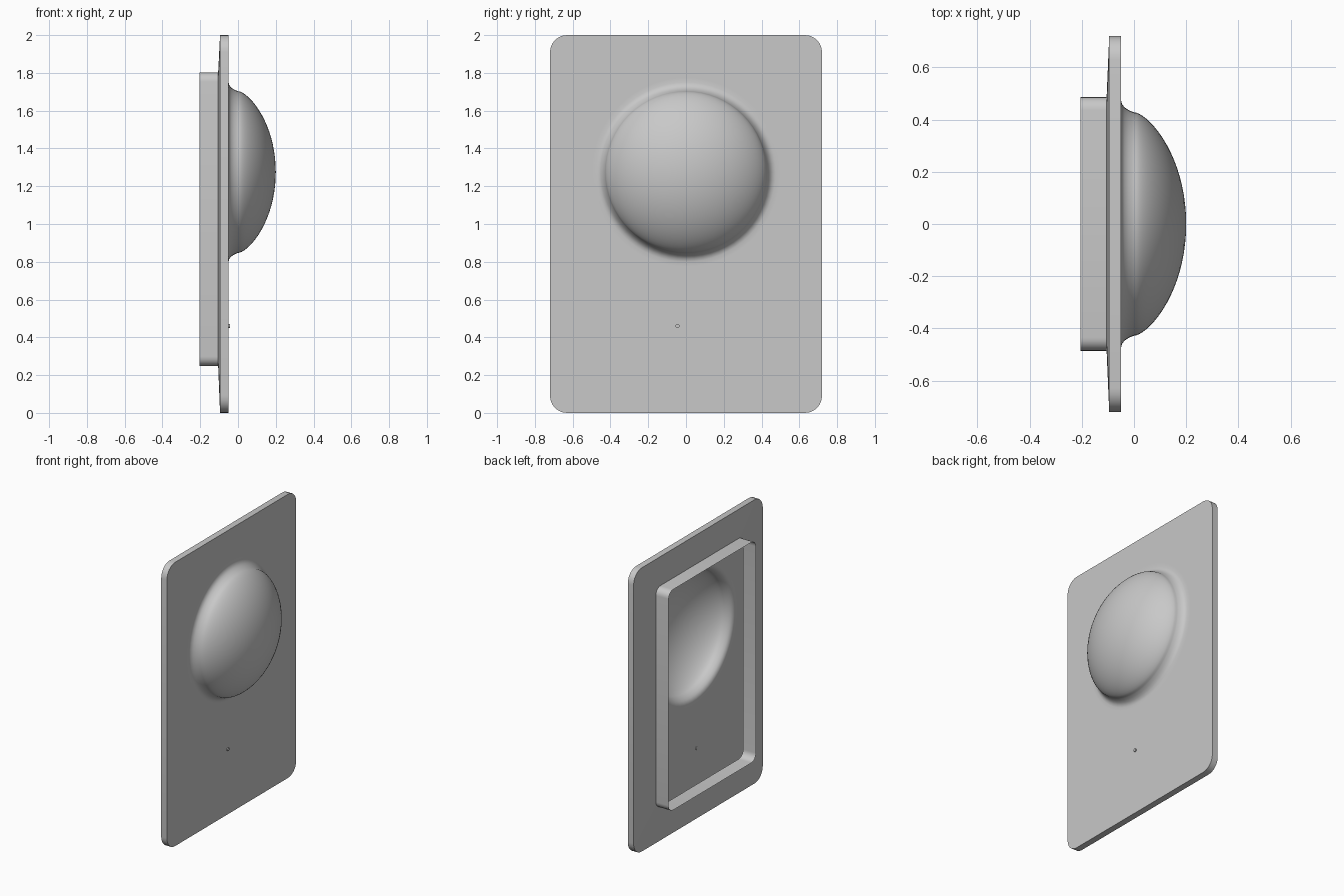
import bpy, bmesh, math

cube = bpy.data.objects.get("Cube")
if cube:
    bpy.data.objects.remove(cube, do_unlink=True)

grey = bpy.data.materials.new("light_grey")
grey.use_nodes = True
grey.diffuse_color = (0.58, 0.58, 0.58, 1)
grey.node_tree.nodes["Principled BSDF"].inputs["Base Color"].default_value = grey.diffuse_color


def finish(bm, name):
    """Turn a bmesh into a smooth object that keeps its sharp edges."""
    mesh = bpy.data.meshes.new(name)
    bm.to_mesh(mesh)
    bm.free()
    mesh.materials.append(grey)
    obj = bpy.data.objects.new(name, mesh)
    bpy.context.collection.objects.link(obj)
    bpy.ops.object.select_all(action='DESELECT')
    obj.select_set(True)
    bpy.context.view_layer.objects.active = obj
    bpy.ops.object.shade_smooth_by_angle(angle=math.radians(35))
    return obj


def rounded_rect(bm, x, half_y, z0, z1, radius, steps=6):
    """Ring of vertices in the plane of the panel."""
    ring = []
    centres = ((1, z1 - radius), (-1, z1 - radius), (-1, z0 + radius), (1, z0 + radius))
    for corner, (side, cz) in enumerate(centres):
        for i in range(steps + 1):
            a = math.pi / 2 * (corner + i / steps)
            ring.append(bm.verts.new((x, side * (half_y - radius) + radius * math.cos(a),
                                      cz + radius * math.sin(a))))
    return ring


def circle(bm, x, radius, y, z, sides):
    angles = [2 * math.pi * i / sides for i in range(sides)]
    return [bm.verts.new((x, y + radius * math.cos(a), z + radius * math.sin(a))) for a in angles]


def bridge(bm, outer, inner):
    """Quads between two rings, facing +x when the second ring is the smaller."""
    n = len(outer)
    for i in range(n):
        j = (i + 1) % n
        bm.faces.new((outer[i], outer[j], inner[j], inner[i]))


def ring_edges(bm, ring):
    return [bm.edges.get((v, ring[i - 1])) or bm.edges.new((v, ring[i - 1]))
            for i, v in enumerate(ring)]


FRONT = -0.05
DOME_Z = 1.275
DOME_R = 0.428

# Front panel: thin sheet with a filleted, hollow dome
profile = [(0.50, FRONT), (0.475, FRONT), (0.46, -0.046), (0.447, -0.036),
           (0.437, -0.021), (0.431, -0.008)]
for i in range(18):
    r = DOME_R * math.cos(math.pi / 2 * i / 18)
    ellipse = 0.2 * math.sqrt(1 - (r / DOME_R) ** 2)
    sphere = math.sqrt(0.558 ** 2 - r * r) - 0.358
    profile.append((r, (ellipse + sphere) / 2))

bm = bmesh.new()
rings = [circle(bm, x, r, 0, DOME_Z, 64) for r, x in profile]
for a, b in zip(rings, rings[1:]):
    bridge(bm, a, b)
apex = bm.verts.new((0.2, 0, DOME_Z))
last = rings[-1]
for i, v in enumerate(last):
    bm.faces.new((v, last[(i + 1) % len(last)], apex))
border = rounded_rect(bm, FRONT, 0.72, 0, 2, 0.09)
bmesh.ops.triangle_fill(bm, use_beauty=True, normal=(1, 0, 0),
                        edges=ring_edges(bm, border) + ring_edges(bm, rings[0]))
bmesh.ops.recalc_face_normals(bm, faces=bm.faces)
if sum(f.normal.x * f.calc_area() for f in bm.faces) < 0:
    bmesh.ops.reverse_faces(bm, faces=bm.faces)
finish(bm, "domed_front_panel")

# Edge band and back flange, open in the middle
bm = bmesh.new()
shell = [rounded_rect(bm, FRONT, 0.72, 0, 2, 0.09),
         rounded_rect(bm, -0.095, 0.72, 0, 2, 0.09),
         rounded_rect(bm, -0.105, 0.486, 0.248, 1.803, 0.05)]
for a, b in zip(shell, shell[1:]):
    bridge(bm, b, a)
finish(bm, "edge_and_back_flange")

# Open collar standing out from the back
bm = bmesh.new()
bridge(bm, rounded_rect(bm, -0.205, 0.486, 0.248, 1.803, 0.05),
       rounded_rect(bm, -0.105, 0.486, 0.248, 1.803, 0.05))
finish(bm, "back_collar")

# Small indicator stud through the panel
bm = bmesh.new()
stud_back = circle(bm, -0.054, 0.011, -0.045, 0.46, 16)
stud_front = circle(bm, -0.042, 0.011, -0.045, 0.46, 16)
bridge(bm, stud_back, stud_front)
bm.faces.new(stud_front)
bm.faces.new(stud_back[::-1])
finish(bm, "indicator_stud")
